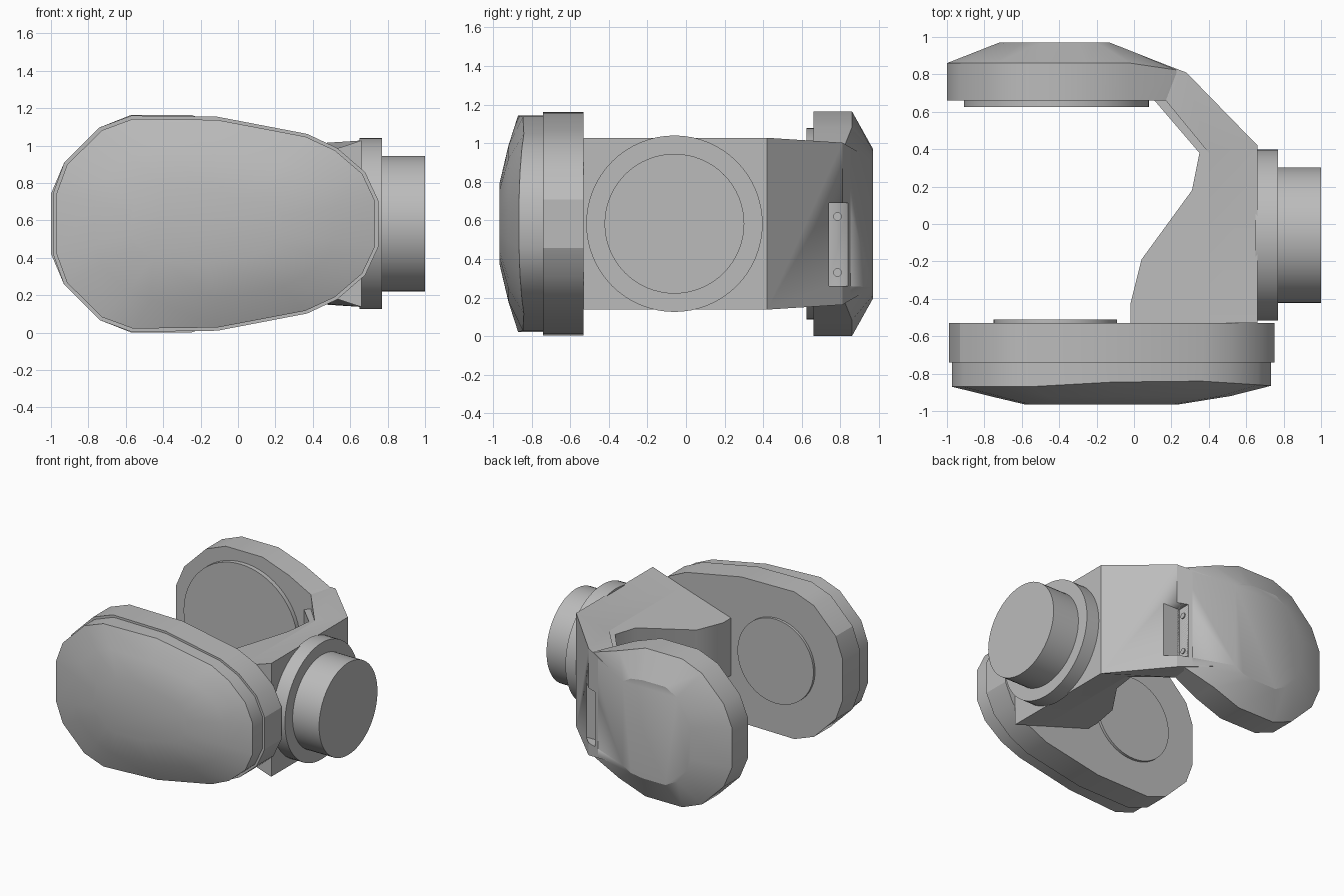
import bpy, bmesh, math
from mathutils import Vector

default = bpy.data.objects.get("Cube")
if default:
    bpy.data.objects.remove(default)

MID = 0.5825  # height of the symmetry plane

grey = bpy.data.materials.new("metal grey")
grey.use_nodes = True
grey.diffuse_color = (0.5, 0.5, 0.5, 1)
grey.node_tree.nodes["Principled BSDF"].inputs["Base Color"].default_value = (0.5, 0.5, 0.5, 1)


def finish(name, bm, angle=25):
    """Turn a bmesh into a shaded object."""
    bmesh.ops.recalc_face_normals(bm, faces=bm.faces)
    mesh = bpy.data.meshes.new(name)
    bm.to_mesh(mesh)
    bm.free()
    mesh.materials.append(grey)
    obj = bpy.data.objects.new(name, mesh)
    bpy.context.collection.objects.link(obj)
    bpy.ops.object.select_all(action='DESELECT')
    obj.select_set(True)
    bpy.context.view_layer.objects.active = obj
    bpy.ops.object.shade_smooth_by_angle(angle=math.radians(angle))
    return obj


def loft(name, rings, angle=25):
    """Skin closed rings of points and cap both ends."""
    bm = bmesh.new()
    loops = [[bm.verts.new(p) for p in ring] for ring in rings]
    n = len(loops[0])
    for a, b in zip(loops, loops[1:]):
        for i in range(n):
            j = (i + 1) % n
            bm.faces.new((a[i], a[j], b[j], b[i]))
    bm.faces.new(loops[0])
    bm.faces.new(loops[-1])
    return finish(name, bm, angle)


def outline(half):
    """Mirror (x, y, half height) points about the mid plane."""
    return ([(x, y, MID + h) for x, y, h in half]
            + [(x, y, MID - h) for x, y, h in reversed(half)])


def cylinder(name, start, end, radius, sides=64):
    start, end = Vector(start), Vector(end)
    axis = end - start
    bm = bmesh.new()
    bmesh.ops.create_cone(bm, cap_ends=True, segments=sides, radius1=radius,
                          radius2=radius, depth=axis.length)
    turn = axis.to_track_quat('Z', 'Y').to_matrix().to_4x4()
    bmesh.ops.transform(bm, matrix=turn, verts=bm.verts)
    bmesh.ops.translate(bm, vec=(start + end) / 2, verts=bm.verts)
    return finish(name, bm)


# Front housing: straight band, then a slightly smaller domed cover
HOUSING = [(-.99, .16), (-.93, .325), (-.74, .515), (-.57, .578), (-.11, .572),
           (.37, .48), (.53, .405), (.68, .275), (.75, .125)]


def housing_ring(y, sx=1.0, sz=1.0, cx=-.12):
    return outline([(cx + (x - cx) * sx, y, h * sz) for x, h in HOUSING])


loft("front_housing", [housing_ring(-.53), housing_ring(-.74)])
cover_edge = [-.87, -.87, -.87, -.87, -.845, -.84, -.85, -.86, -.865]
edge = outline([(-.12 + (x + .12) * .98, y, h * .97)
                for (x, h), y in zip(HOUSING, cover_edge)])
loft("front_cover", [housing_ring(-.73, .98, .97), edge,
                     housing_ring(-.92, .74, .7, -.15),
                     housing_ring(-.965, .47, .37, -.22)], 35)
cylinder("front_bearing", (-.42, -.54, MID), (-.42, -.51, MID), .33)

# Rear lobe with chamfered back
REAR = [(-1, .16), (-.93, .325), (-.74, .515), (-.57, .582), (-.25, .582),
        (-.02, .5), (.17, .4)]
rear_inner = outline([(x, .66, h) for x, h in REAR])
rear_rim = outline([(x + (.08 if i == 6 else 0), .82 if i == 6 else .86, h)
                    for i, (x, h) in enumerate(REAR)])
PLATEAU = [(-.72, .12), (-.69, .22), (-.6, .33), (-.5, .385), (-.3, .385),
           (-.2, .37), (-.13, .33)]
rear_back = outline([(x, .97, h) for x, h in PLATEAU])
lobe = loft("rear_lobe", [rear_inner, rear_rim, rear_back])
cylinder("rear_bearing", (-.415, .67, MID), (-.415, .625, MID), .495)


# Arm that bends from the housing round to the lobe
def section(inner, outer, hi, ho):
    (ix, iy), (ox, oy) = inner, outer
    return [(ix, iy, MID + hi), (ox, oy, MID + ho),
            (ox, oy, MID - ho), (ix, iy, MID - hi)]


arm = loft("arm", [section((.4, -.53), (.66, -.53), .36, .445),
                   section((.4, .38), (.66, .42), .36, .445),
                   section((.17, .66), (.28, .81), .4, .42),
                   section((-.2, .67), (-.13, .965), .38, .33)])

# Gusset inside the arm, tapering in height away from it
GUSSET = [(.4, -.53), (-.02, -.53), (-.02, -.43), (.04, -.19), (.31, .18),
          (.35, .38), (.11, .66), (.17, .66), (.4, .38)]


def gusset_ring(side):
    return [(x, y, MID + side * (.36 - .32 * (.4 - x))) for x, y in GUSSET]


loft("gusset", [gusset_ring(1), gusset_ring(-1)])

# Slot cut in the outer bend of the arm
bm = bmesh.new()
bmesh.ops.create_cube(bm, size=1)
bmesh.ops.scale(bm, vec=(.5, .1, .43), verts=bm.verts)
bmesh.ops.translate(bm, vec=(.45, .79, .475), verts=bm.verts)
cutter = finish("slot_cutter", bm)
cutter.hide_render = True
cutter.hide_viewport = True
for part in (arm, lobe):
    cut = part.modifiers.new("slot", 'BOOLEAN')
    cut.operation = 'DIFFERENCE'
    cut.object = cutter
    cut.solver = 'EXACT'

# Screws in the slot
for i, z in enumerate((.33, .62)):
    cylinder(f"slot_screw_{i + 1}", (.19, .785, z), (.208, .785, z), .022, 16)

# Drive on the outer side: flange and motor
cylinder("motor_flange", (.65, -.06, MID), (.77, -.06, MID), .457)
cylinder("motor", (.76, -.06, MID), (1, -.06, MID), .362)
